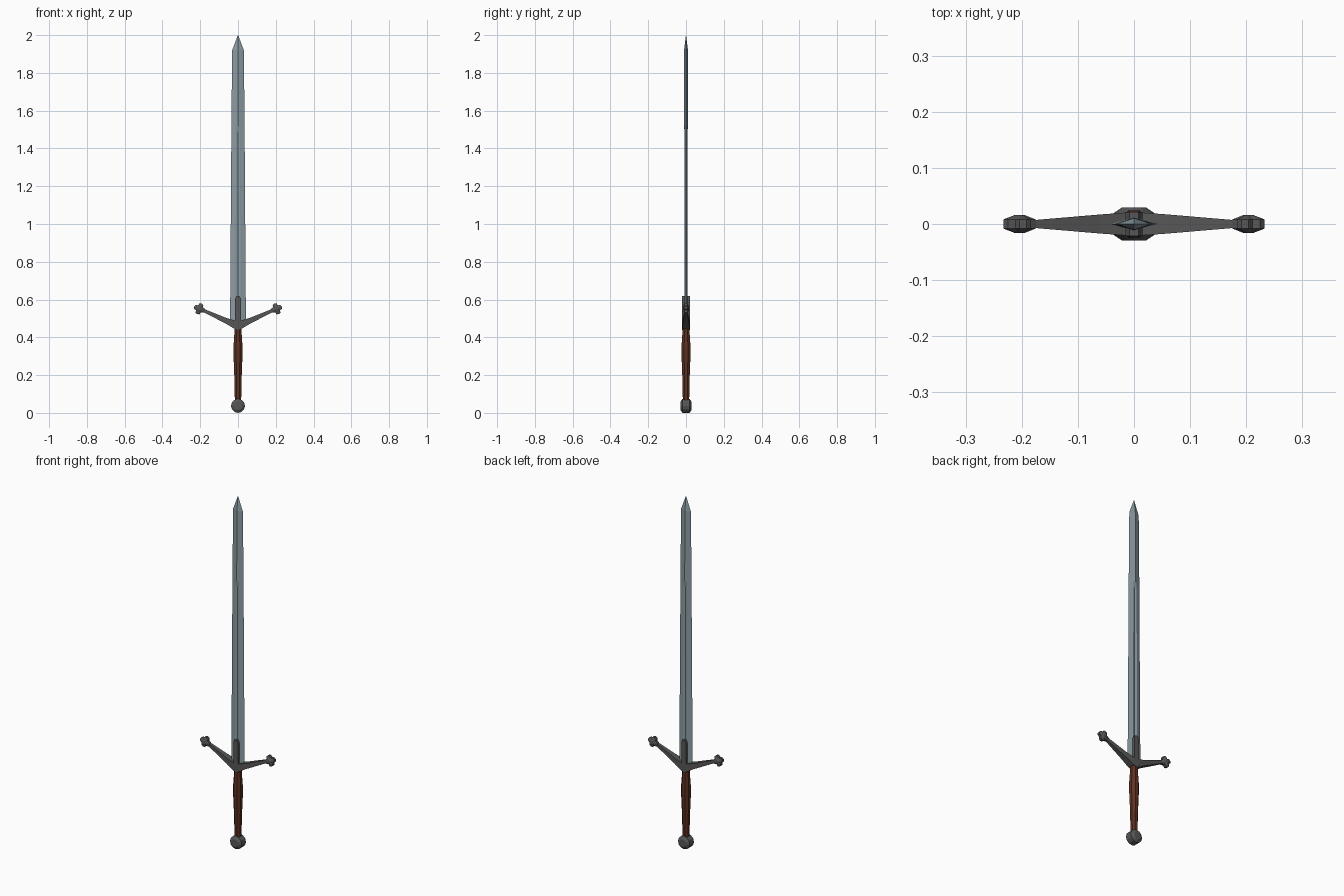
import bpy, bmesh, math
from mathutils import Vector

if "Cube" in bpy.data.objects:
    bpy.data.objects.remove(bpy.data.objects["Cube"])


def material(name, rgb):
    m = bpy.data.materials.new(name)
    m.diffuse_color = (*rgb, 1)
    m.use_nodes = True
    m.node_tree.nodes["Principled BSDF"].inputs["Base Color"].default_value = m.diffuse_color
    return m


STEEL = material("blade steel", (0.26, 0.335, 0.37))
IRON = material("dark iron", (0.095, 0.095, 0.095))
LEATHER = material("brown leather", (0.115, 0.032, 0.015))


def loft(name, rings, mat):
    """Skin a list of equal-length rings and cap both ends."""
    bm = bmesh.new()
    vs = [[bm.verts.new(p) for p in r] for r in rings]
    n = len(rings[0])
    for a, b in zip(vs, vs[1:]):
        for i in range(n):
            j = (i + 1) % n
            bm.faces.new((a[i], a[j], b[j], b[i]))
    bm.faces.new(vs[0])
    bm.faces.new(vs[-1])
    bmesh.ops.remove_doubles(bm, verts=bm.verts, dist=1e-5)
    bmesh.ops.recalc_face_normals(bm, faces=bm.faces)
    me = bpy.data.meshes.new(name)
    bm.to_mesh(me)
    bm.free()
    me.materials.append(mat)
    ob = bpy.data.objects.new(name, me)
    bpy.context.collection.objects.link(ob)
    return ob


# Blade: sunken fuller below z = 1.5, raised diamond ridge above
def blade_ring(z, w, s, h, f):
    return [(w, 0, z), (s, h, z), (0, f, z), (-s, h, z),
            (-w, 0, z), (-s, -h, z), (0, -f, z), (s, -h, z)]


loft("blade", [blade_ring(*r) for r in (
    (0.47, 0.042, 0.013, 0.008, 0.004),
    (1.49, 0.035, 0.011, 0.0078, 0.004),
    (1.52, 0.035, 0.010, 0.0082, 0.0115),
    (1.92, 0.031, 0.008, 0.0078, 0.0105),
    (2.00, 0.0008, 0.0003, 0.0003, 0.0005))], STEEL)


# Grip: eight-sided, swelling toward the upper third
def grip_ring(z, r):
    return [(r * math.cos(a), r * math.sin(a), z)
            for a in (math.pi / 8 + i * math.pi / 4 for i in range(8))]


loft("grip", [grip_ring(*r) for r in (
    (0.06, 0.018), (0.20, 0.0215), (0.31, 0.026), (0.35, 0.026),
    (0.42, 0.021), (0.46, 0.021))], LEATHER)


# Pommel: bevelled wheel with its axis along y
def wheel_ring(y, r, n=12):
    return [(r * math.cos(math.tau * i / n), y, 0.037 + r * math.sin(math.tau * i / n))
            for i in range(n)]


loft("pommel", [wheel_ring(*r) for r in (
    (-0.029, 0.022), (-0.019, 0.037), (0.019, 0.037), (0.029, 0.022))], IRON)


# Guard arms, tapering and rising toward the tip, with lobed finials
def arm_ring(s, x, lo, hi, hy):
    return [(s * x, -hy, lo), (s * x, hy, lo), (s * x, hy, hi), (s * x, -hy, hi)]


def finial_ring(s, y, scale):
    tilt, pts = math.radians(23), []
    for i in range(16):
        r = (0.031, 0.029, 0.020, 0.029)[i % 4] * scale
        a = tilt + math.tau * i / 16
        pts.append((s * (0.204 + r * math.cos(a)), y, 0.551 + r * math.sin(a)))
    return pts


for s, side in ((1, "right"), (-1, "left")):
    loft(f"guard_arm_{side}", [arm_ring(s, *r) for r in (
        (0.0, 0.438, 0.485, 0.021), (0.02, 0.446, 0.490, 0.020),
        (0.06, 0.470, 0.502, 0.017), (0.19, 0.537, 0.554, 0.006))], IRON)
    loft(f"guard_finial_{side}", [finial_ring(s, *r) for r in (
        (-0.016, 0.3), (-0.008, 1), (0.008, 1), (0.016, 0.3))], IRON)

# Langets: round-topped plates on both faces of the blade
outline = [(-0.015, 0.45), (0.015, 0.45), (0.015, 0.605), (0.008, 0.62),
           (-0.008, 0.62), (-0.015, 0.605)]
for s, side in ((-1, "front"), (1, "back")):
    loft(f"langet_{side}", [[(x, s * y, z) for x, z in outline]
                            for y in (0.003, 0.021)], IRON)
